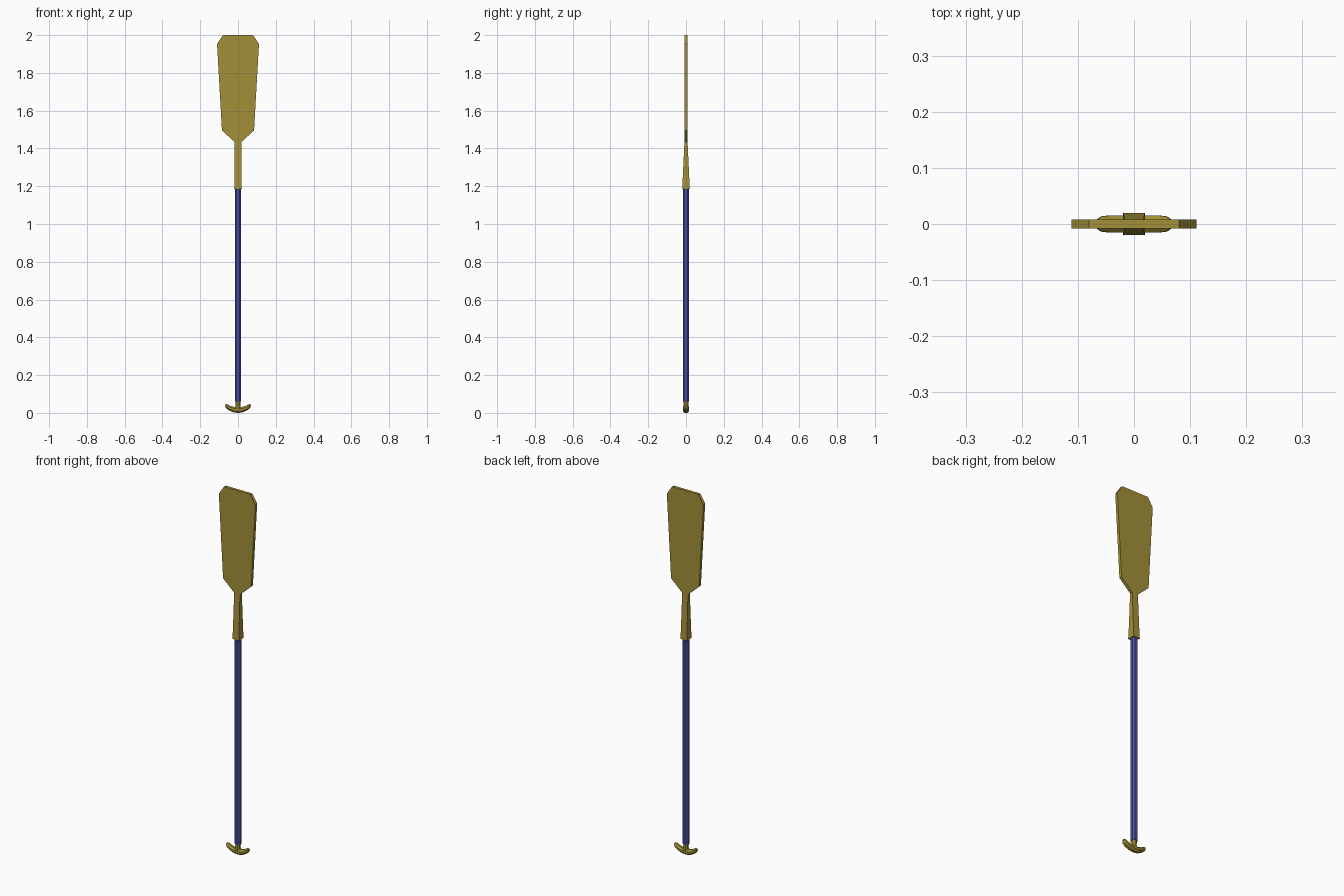
import bpy, bmesh, math

if "Cube" in bpy.data.objects:
    bpy.data.objects.remove(bpy.data.objects["Cube"])


def material(name, rgb):
    m = bpy.data.materials.new(name)
    m.diffuse_color = (*rgb, 1)
    m.use_nodes = True
    m.node_tree.nodes["Principled BSDF"].inputs["Base Color"].default_value = m.diffuse_color
    return m


OLIVE = material("olive_yellow", (0.36, 0.28, 0.04))
BLUE = material("shaft_blue", (0.06, 0.08, 0.38))


def loft(name, rings, mat):
    """Skin a list of equal-length point rings and cap both ends."""
    bm = bmesh.new()
    loops = [[bm.verts.new(p) for p in ring] for ring in rings]
    n = len(loops[0])
    for a, b in zip(loops, loops[1:]):
        for i in range(n):
            j = (i + 1) % n
            bm.faces.new((a[i], a[j], b[j], b[i]))
    bm.faces.new(loops[0][::-1])
    bm.faces.new(loops[-1])
    bmesh.ops.recalc_face_normals(bm, faces=bm.faces)
    me = bpy.data.meshes.new(name)
    bm.to_mesh(me)
    bm.free()
    me.materials.append(mat)
    ob = bpy.data.objects.new(name, me)
    bpy.context.collection.objects.link(ob)
    return ob


def rect(z, hx, hy):
    return [(-hx, -hy, z), (hx, -hy, z), (hx, hy, z), (-hx, hy, z)]


def octagon(z, rx, ry):
    return [(rx * math.cos(a), ry * math.sin(a), z)
            for a in (math.radians(22.5 + 45 * i) for i in range(8))]


# Flat blade: half outline mirrored in x, extruded through y
half = [(0.018, 1.434), (0.085, 1.495), (0.111, 1.953), (0.08, 2.0)]
outline = half + [(-x, z) for x, z in reversed(half)]
loft("blade", [[(x, y, z) for x, z in outline] for y in (-0.008, 0.008)], OLIVE)

# Square socket that flattens into the blade
loft("blade_socket", [rect(1.185, 0.02, 0.02), rect(1.24, 0.0185, 0.0175),
                      rect(1.44, 0.0175, 0.008)], OLIVE)

# Octagonal shaft
loft("shaft", [octagon(0.06, 0.018, 0.018), octagon(1.2, 0.018, 0.018)], BLUE)

# Grip stem
loft("grip_stem", [octagon(0.018, 0.018, 0.015), octagon(0.04, 0.013, 0.014),
                   octagon(0.064, 0.015, 0.015)], OLIVE)

# Crescent grip: sections (x, centre z, half height, half depth) mirrored in x
side = [(0.02, 0.0165, 0.0145, 0.0155), (0.042, 0.024, 0.0125, 0.0155),
        (0.058, 0.034, 0.011, 0.0135), (0.067, 0.041, 0.006, 0.007)]
sections = [(-x, z, h, d) for x, z, h, d in reversed(side)]
sections += [(0, 0.0155, 0.0155, 0.0155)] + side
rings = []
for x, zc, h, d in sections:
    rings.append([])
    for i in range(8):
        a = math.radians(22.5 + 45 * i)
        k = 1 / math.cos(math.radians(22.5))
        dz = k * h * math.sin(a)
        # lean each section so it follows the upward curve
        rings[-1].append((x - dz * x * 5, k * d * math.cos(a), zc + dz))
loft("grip", rings, OLIVE)
